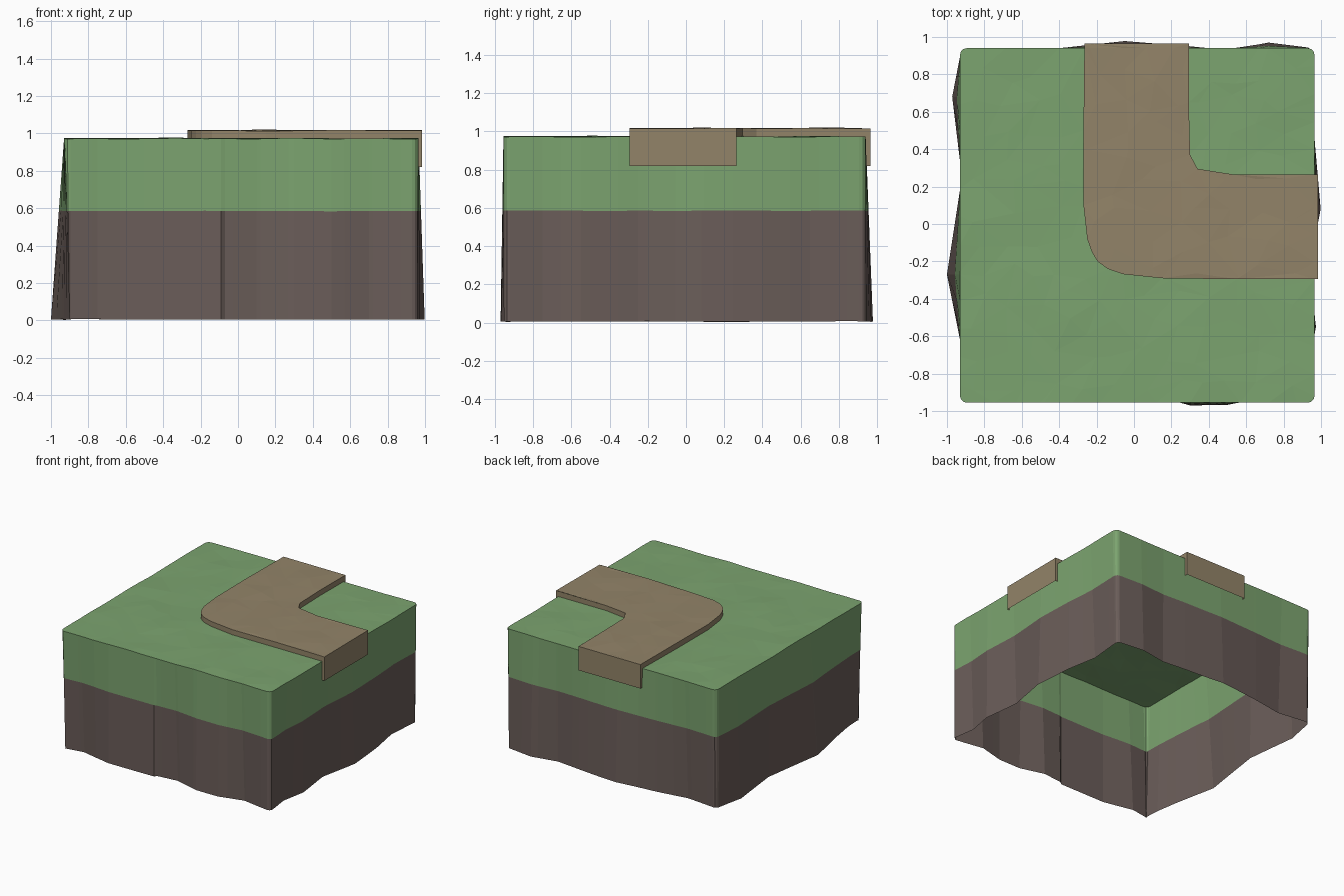
import bpy, random
from math import cos, sin, pi
from mathutils import Vector, noise
from mathutils.geometry import delaunay_2d_cdt

if "Cube" in bpy.data.objects:
    bpy.data.objects.remove(bpy.data.objects["Cube"])

random.seed(4)
X0, X1, Y0, Y1, R = -0.93, 0.965, -0.955, 0.94, 0.035
BAND, FLAP = 0.585, 0.82


def material(name, rgb):
    m = bpy.data.materials.new(name)
    m.diffuse_color = (*rgb, 1)
    m.use_nodes = True
    m.node_tree.nodes["Principled BSDF"].inputs["Base Color"].default_value = m.diffuse_color
    return m


GRASS = material("grass_green", (0.20, 0.37, 0.16))
DIRT = material("dirt_brown", (0.145, 0.11, 0.10))
PATH = material("path_tan", (0.29, 0.23, 0.14))


def make(name, faces, mat):
    """Mesh object from a list of coordinate polygons, shared corners merged."""
    index, polys = {}, []
    for f in faces:
        polys.append([index.setdefault(tuple(round(c, 5) for c in v), len(index)) for v in f])
    me = bpy.data.meshes.new(name)
    me.from_pydata(list(index), [], polys)
    me.materials.append(mat)
    ob = bpy.data.objects.new(name, me)
    bpy.context.collection.objects.link(ob)


def top(x, y, base=0.973):
    return base + 0.007 * noise.noise(Vector((x * 4, y * 4, base * 9)))


def lerp_table(table, s):
    for (a, u), (b, v) in zip(table, table[1:]):
        if s <= b:
            return u + (v - u) * (s - a) / (b - a)
    return table[-1][1]


# Outward bulge of each wall's foot along its length (front, right, back, left)
front = [(-1, -.01), (-.75, -.05), (-.5, .0), (-.09, .0), (-.07, -.02), (.1, -.04),
         (.3, .015), (.5, .012), (.7, -.04), (1, .01)]
right = [(-1, .005), (-.75, -.03), (-.55, .008), (-.25, -.03), (.08, .033), (.4, .005),
         (.65, -.04), (1, -.01)]
back = [(-1, .0), (-.65, -.04), (-.4, .0), (-.05, .038), (.3, .01), (.5, -.01), (.72, .03), (1, -.005)]
left = [(-1, -.04), (-.8, -.03), (-.62, .0), (-.27, .07), (.25, -.01), (.68, .042), (1, -.02)]

# Rounded square rim, with matching foot outline
rim, foot = [], []
sides = [((X0, Y0), (X1, Y0), front, 0), ((X1, Y0), (X1, Y1), right, 1),
         ((X1, Y1), (X0, Y1), back, 0), ((X0, Y1), (X0, Y0), left, 1)]
for k, (a, b, table, axis) in enumerate(sides):
    a, b = Vector(a), Vector(b)
    d = (b - a).normalized()
    n = Vector((d.y, -d.x))
    ts = sorted({R, (b - a).length - R} |
                {abs(s - a[axis]) for s, _ in table if abs(s) < 0.9} |
                {0.15 * i for i in range(1, 13)})
    for t in ts:
        p = a + d * t
        rim.append(p)
        foot.append(p + n * lerp_table(table, p[axis]))
    c = b - d * R - n * R
    off = foot[-1] - rim[-1]
    nxt = sides[(k + 1) % 4]
    off2 = d * lerp_table(nxt[2], b[nxt[3]])
    for i in (1, 2):
        ang = i * pi / 6
        p = c + n * R * cos(ang) + d * R * sin(ang)
        rim.append(p)
        foot.append(p + off * (1 - i / 3) + off2 * (i / 3))

# Walls: green upper band and brown lower band, open underneath
upper, lower = [], []
rings = []
for p, q in zip(rim, foot):
    mid = q.lerp(p, 0.6)
    rings.append(((p.x, p.y, top(p.x, p.y)),
                  (mid.x, mid.y, BAND + 0.004 * noise.noise(Vector((p.x * 3, p.y * 3, 2)))),
                  (q.x, q.y, 0.005 + 0.005 * noise.noise(Vector((q.x * 3, q.y * 3, 7))))))
for a, b in zip(rings, rings[1:] + rings[:1]):
    upper.append([a[1], b[1], b[0], a[0]])
    lower.append([a[2], b[2], b[1], a[1]])
make("dirt_walls", lower, DIRT)

# Plan of the bent path, counter-clockwise
path = [(-.265, .965), (-.27, .5), (-.27, .1), (-.25, -.08), (-.225, -.15), (-.195, -.2), (-.14, -.24),
        (-.06, -.268), (.15, -.29), (.55, -.295), (.985, -.295),
        (.985, .265), (.53, .265), (.34, .295), (.3, .37), (.293, .65), (.293, .965)]
path = [Vector(p) for p in path]

# One triangulation is split into the grass top and the path top
grid = [Vector((-.83 + .15 * i + random.uniform(-.05, .05), -.85 + .15 * j + random.uniform(-.05, .05)))
        for i in range(12) for j in range(12)]
n, m = len(rim), len(path)
verts, _, faces, _, _, origin = delaunay_2d_cdt(
    rim + path + grid, [], [list(range(n)), list(range(n, n + m))], 1, 1e-5)
turf, track = [], []
for f, o in zip(faces, origin):
    if 1 in o:
        track.append([(verts[i].x, verts[i].y, top(*verts[i], 1.016)) for i in f])
    elif 0 in o:
        turf.append([(verts[i].x, verts[i].y, top(*verts[i])) for i in f])
make("grass", upper + turf, GRASS)

# Path edges, with flaps hanging over the block at both ends
for a, b in zip(path, path[1:] + path[:1]):
    right_end = min(a.x, b.x) > .98
    end = right_end or min(a.y, b.y) > .96
    z = FLAP if end else 0.96
    track.append([(a.x, a.y, z), (b.x, b.y, z), (b.x, b.y, top(*b, 1.016)), (a.x, a.y, top(*a, 1.016))])
    if end:
        inward = Vector((-.025, 0)) if right_end else Vector((0, -.03))
        for p, flip in ((a, 1), (b, -1)):
            q = p + inward
            track.append([(q.x, q.y, FLAP), (p.x, p.y, FLAP), (p.x, p.y, .98), (q.x, q.y, .98)][::flip])
make("path", track, PATH)
